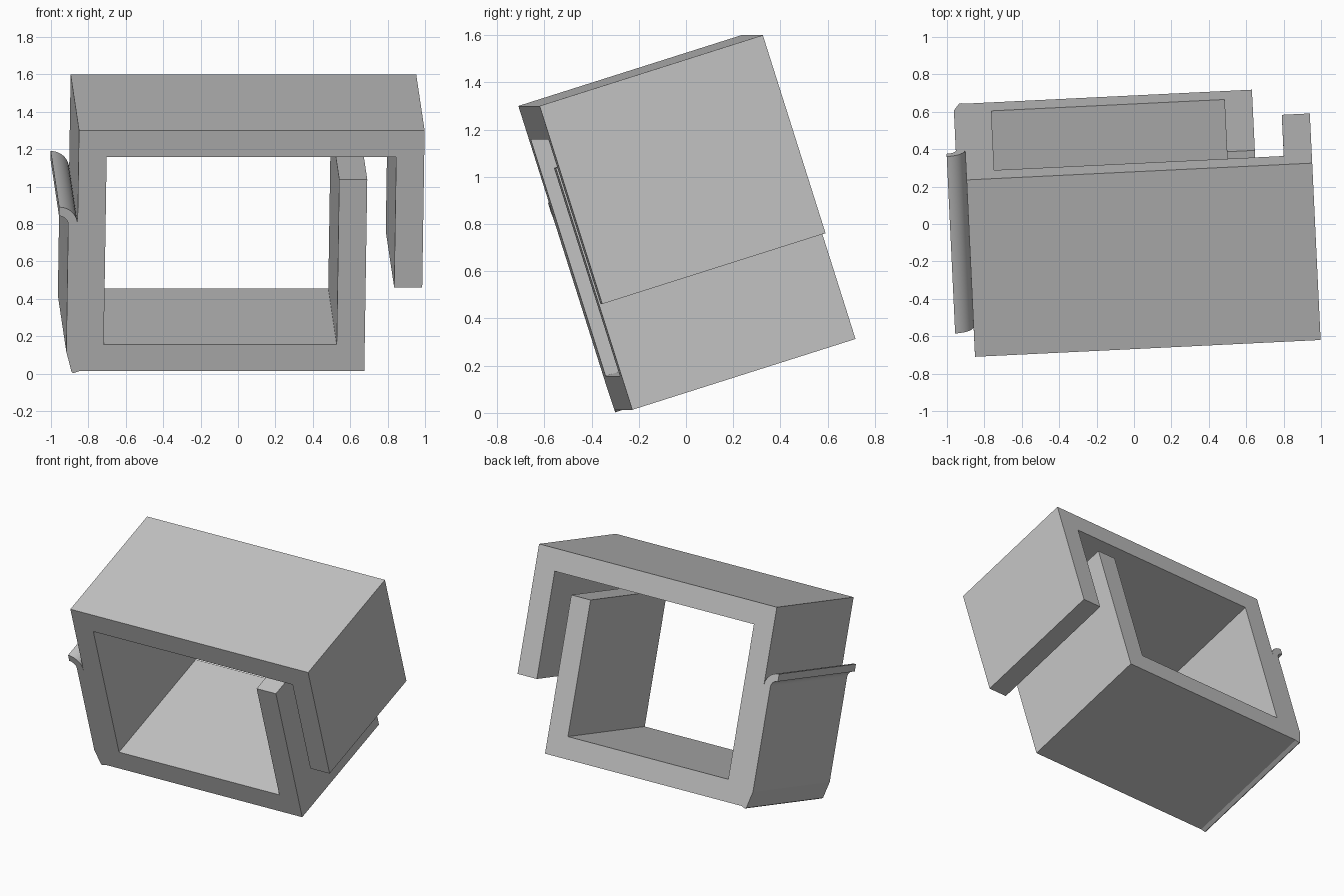
import bpy, bmesh
from math import radians, cos, sin
from mathutils import Vector, Matrix

cube = bpy.data.objects.get("Cube")
if cube:
    bpy.data.objects.remove(cube)

# Plain grey plastic
grey = bpy.data.materials.new("grey")
grey.use_nodes = True
grey.diffuse_color = (0.55, 0.55, 0.55, 1)
grey.node_tree.nodes["Principled BSDF"].inputs["Base Color"].default_value = grey.diffuse_color

# Tilted local frame: across, along the depth, up; its origin is the upper front corner
across = Vector((0.9988, 0.0486, 0)).normalized()
depth = Vector((-0.0453, 0.952, 0.302)).normalized()
up = across.cross(depth).normalized()
frame = Matrix((across, depth, up)).transposed().to_4x4()
frame.translation = (-0.85, -0.71, 1.30)

WIDTH, HEIGHT, DEPTH, WALL = 1.85, 1.35, 0.993, 0.15
POST = 1.547      # outer side of the short inner post
LIP = 0.1         # outer radius of the curled lip
TAB = 0.05        # thickness of the side tab
LIP_Z = -0.53     # where the lip starts to curl


def arc(radius, start, end, steps=12):
    """Points on a circle around the lip's centre."""
    angles = [radians(start + (end - start) * i / steps) for i in range(steps + 1)]
    return [(-LIP + radius * cos(t), LIP_Z + radius * sin(t)) for t in angles]


# Cross-section of the open ring
hook = [(0, 0), (WIDTH, 0), (WIDTH, -0.88), (WIDTH - WALL, -0.88), (WIDTH - WALL, -WALL)]
opening = [(WALL, -WALL), (WALL, WALL - HEIGHT), (POST - WALL, WALL - HEIGHT)]
post = [(POST - WALL, -0.275), (POST, -0.275), (POST, -HEIGHT)]
# Side tab with a bevelled foot and a lip curling outwards
foot = [(0.02, -HEIGHT), (-0.01, -1.361), (-0.02, -1.355), (-TAB, -1.24)]
lip = arc(LIP - TAB, 0, 90) + arc(LIP, 90, 0)
outline = hook + opening + post + foot + lip

# Extrude the section through the depth
bm = bmesh.new()
section = bm.faces.new([bm.verts.new((x, 0, z)) for x, z in outline])
result = bmesh.ops.extrude_face_region(bm, geom=[section], use_keep_orig=True)
moved = [v for v in result["geom"] if isinstance(v, bmesh.types.BMVert)]
bmesh.ops.translate(bm, verts=moved, vec=(0, DEPTH, 0))
bmesh.ops.recalc_face_normals(bm, faces=bm.faces)
bm.transform(frame)

mesh = bpy.data.meshes.new("clip_ring")
bm.to_mesh(mesh)
bm.free()
mesh.materials.append(grey)
ring = bpy.data.objects.new("clip_ring", mesh)
bpy.context.collection.objects.link(ring)

# Smooth only the curled lip
bpy.ops.object.select_all(action="DESELECT")
ring.select_set(True)
bpy.context.view_layer.objects.active = ring
bpy.ops.object.shade_smooth_by_angle(angle=radians(12))
